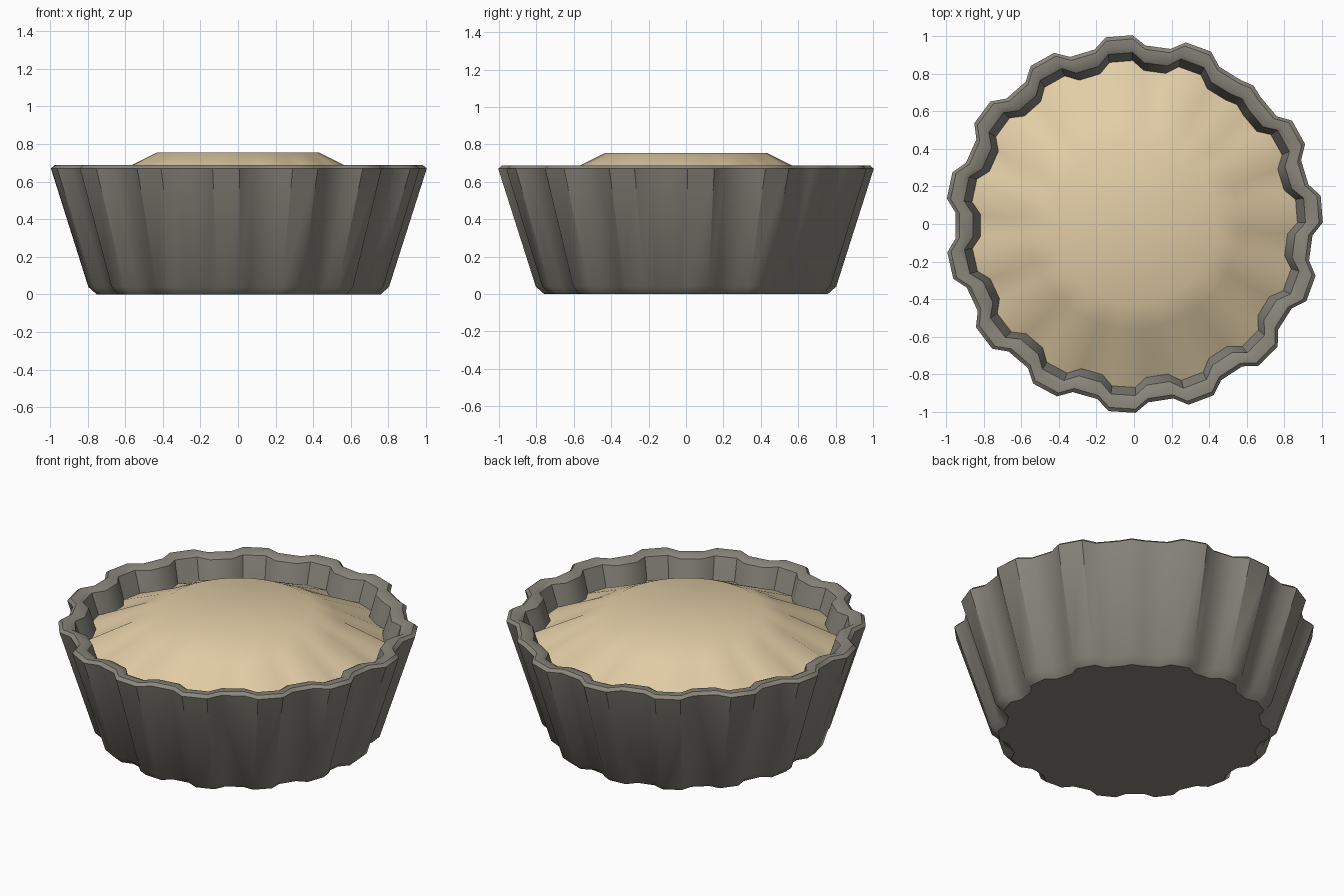
import bpy, bmesh, math

if "Cube" in bpy.data.objects:
    bpy.data.objects.remove(bpy.data.objects["Cube"])


def material(name, rgb):
    m = bpy.data.materials.new(name)
    m.diffuse_color = (*rgb, 1)
    m.use_nodes = True
    m.node_tree.nodes["Principled BSDF"].inputs["Base Color"].default_value = m.diffuse_color
    return m


tin_grey = material("warm grey", (0.25, 0.235, 0.2))
cream = material("custard cream", (0.76, 0.61, 0.38))

# Fluted outline: fourteen full flutes plus one small flute at the seam
STEP = 360 / 44
outline = []
for k in range(14):
    c = 70 + k * 3 * STEP
    outline += [(c - STEP / 2, 1.004), (c + STEP / 2, 1.004)]
    if k < 13:
        outline += [(c + STEP, 0.951), (c + 2 * STEP, 0.951)]
outline += [(37, 0.951), (45, 0.953), (49.2, 0.972), (53.4, 0.953), (61.5, 0.951)]


def fluted(scale, z, inset=0.0):
    return [((r * scale - inset) * math.cos(math.radians(a)),
             (r * scale - inset) * math.sin(math.radians(a)), z) for a, r in outline]


def circle(radius, z):
    return [(radius * math.cos(math.radians(a)),
             radius * math.sin(math.radians(a)), z) for a, r in outline]


def loft(name, rings, mat, cap_first, angle):
    bm = bmesh.new()
    loops = [[bm.verts.new(p) for p in ring] for ring in rings]
    n = len(outline)
    for a, b in zip(loops, loops[1:]):
        for i in range(n):
            j = (i + 1) % n
            bm.faces.new((a[i], a[j], b[j], b[i]))
    if cap_first:
        bm.faces.new(loops[0][::-1])
    bm.faces.new(loops[-1])
    me = bpy.data.meshes.new(name)
    bm.to_mesh(me)
    bm.free()
    ob = bpy.data.objects.new(name, me)
    bpy.context.collection.objects.link(ob)
    me.materials.append(mat)
    bpy.context.view_layer.objects.active = ob
    ob.select_set(True)
    bpy.ops.object.shade_smooth_by_angle(angle=math.radians(angle))
    ob.select_set(False)
    return ob


# Fluted tin: base, flared wall, bevelled rim, inner wall and floor
loft("fluted_tin", [
    fluted(0.8, 0, 0.045),
    fluted(0.8, 0.04),
    fluted(1, 0.67),
    fluted(1, 0.687, 0.02),
    fluted(1, 0.687, 0.062),
    fluted(1, 0.672, 0.092),
    fluted(0.955, 0.53, 0.095),
    fluted(0.83, 0.08, 0.1),
], tin_grey, True, 40)

# Domed filling with a flat top
loft("filling", [
    fluted(0.955, 0.545, 0.09),
    circle(0.56, 0.69),
    circle(0.43, 0.755),
], cream, False, 60)
